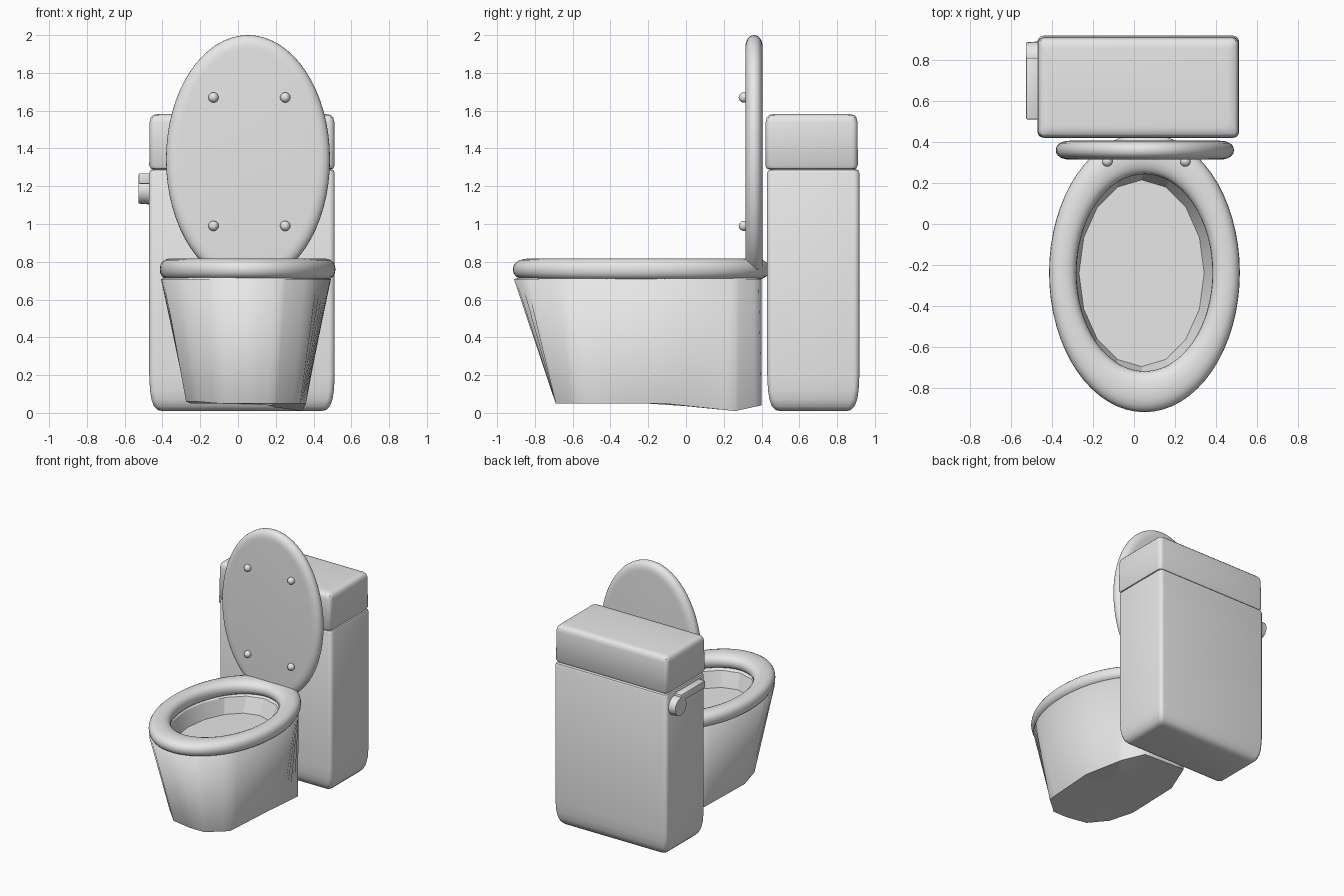
import bpy, bmesh, math
from mathutils import Matrix, Vector

if "Cube" in bpy.data.objects:
    bpy.data.objects.remove(bpy.data.objects["Cube"])

porcelain = bpy.data.materials.new("light grey porcelain")
porcelain.diffuse_color = (0.8, 0.8, 0.8, 1)
porcelain.use_nodes = True
porcelain.node_tree.nodes["Principled BSDF"].inputs["Base Color"].default_value = porcelain.diffuse_color


def finish(name, bm, angle=35):
    bmesh.ops.recalc_face_normals(bm, faces=bm.faces)
    me = bpy.data.meshes.new(name)
    bm.to_mesh(me)
    bm.free()
    me.materials.append(porcelain)
    ob = bpy.data.objects.new(name, me)
    bpy.context.collection.objects.link(ob)
    bpy.ops.object.select_all(action='DESELECT')
    ob.select_set(True)
    bpy.context.view_layer.objects.active = ob
    bpy.ops.object.shade_smooth_by_angle(angle=math.radians(angle))
    return ob


def loft(name, rings, cap_start=True, cap_end=True, closed=False, angle=35):
    """Skin a list of rings that all have the same number of points."""
    bm = bmesh.new()
    vs = [[bm.verts.new(p) for p in r] for r in rings]
    n = len(rings[0])
    for k in range(len(vs) if closed else len(vs) - 1):
        a, b = vs[k], vs[(k + 1) % len(vs)]
        for i in range(n):
            j = (i + 1) % n
            bm.faces.new((a[i], a[j], b[j], b[i]))
    if not closed:
        if cap_start:
            bm.faces.new(vs[0])
        if cap_end:
            bm.faces.new(vs[-1])
    return finish(name, bm, angle)


def spow(v, p):
    return math.copysign(abs(v) ** p, v)


def ellipse(cx, cy, a, b, z, n=64):
    return [Vector((cx + a * math.cos(2 * math.pi * i / n),
                    cy + b * math.sin(2 * math.pi * i / n), z)) for i in range(n)]


def rounded_rect(x0, x1, y0, y1, inset, z, r=0.03, seg=5):
    pts = []
    x0, x1, y0, y1 = x0 + inset, x1 - inset, y0 + inset, y1 - inset
    for q, (cx, cy) in enumerate([(x1 - r, y1 - r), (x0 + r, y1 - r),
                                  (x0 + r, y0 + r), (x1 - r, y0 + r)]):
        for i in range(seg + 1):
            t = math.pi / 2 * (q + i / seg)
            pts.append(Vector((cx + r * math.cos(t), cy + r * math.sin(t), z)))
    return pts


# Tank body and tank lid
body = [(.07, .01), (.045, .015), (.025, .035), (.012, .07), (.004, .12),
        (0, .2), (0, 1.27), (.006, 1.285), (.02, 1.29)]
loft("tank", [rounded_rect(-.47, .512, .43, .918, i, z) for i, z in body])
cover = [(.03, 1.287), (.008, 1.294), (0, 1.31), (.002, 1.54),
         (.008, 1.565), (.02, 1.577), (.05, 1.582)]
loft("tank_lid", [rounded_rect(-.47, .512, .42, .91, i, z) for i, z in cover])

# Bowl: a clipped ellipse at the rim, a faceted outline at the foot
center = Vector((.045, -.15, 0))
foot_poly = [Vector(p) for p in [
    (.36, -.12, .05), (.34, .26, .01), (.23, .40, .04), (-.14, .40, .05), (-.25, .13, .05),
    (-.275, -.34, .06), (-.22, -.54, .06), (-.10, -.66, .05), (.06, -.69, .05),
    (.19, -.69, .05), (.33, -.57, .05)]]


def heading(p):
    return math.atan2(p.y - center.y, p.x - center.x) % (2 * math.pi)


def outline(poly, angles):
    """Sample a polygon around the bowl centre at the given headings."""
    pts = []
    for t in angles:
        d = Vector((math.cos(t), math.sin(t)))
        best = None
        for a, b in zip(poly, poly[1:] + poly[:1]):
            e, o = (b - a).xy, (a - center).xy
            den = d.cross(e)
            if abs(den) < 1e-9:
                continue
            r, u = o.cross(e) / den, o.cross(d) / den
            if r > 0 and -1e-4 <= u <= 1 + 1e-4:
                best = a.lerp(b, u)
        pts.append(best)
    return pts


def clipped(a, b, z):
    pts = ellipse(.042, -.235, a, b, z, 256)
    for p in pts:
        p.y = min(p.y, .40)
    return pts


corners = [heading(p) for p in foot_poly]
angles = sorted(corners + [t for t in (2 * math.pi * i / 64 for i in range(64))
                           if min(abs(t - c) for c in corners) > .03])
foot = outline(foot_poly, angles)
rim = outline(clipped(.45, .677, .708), angles)
loft("bowl", [foot, rim, outline(clipped(.38, .57, .74), angles)],
     cap_start=False, cap_end=False, angle=150)
loft("bowl_base", [foot, [p.lerp(center + Vector((0, 0, .05)), .5) for p in foot]],
     cap_start=False, angle=30)

# Faceted basin inside the bowl
loft("basin", [ellipse(.05, -.235, .39, .58, .74, 16), ellipse(.045, -.235, .345, .50, .70, 16),
               ellipse(.037, -.24, .305, .455, .585, 16)], cap_start=False, angle=20)

# Seat ring: rounded section swept between inner and outer ellipses
seat = []
for k in range(20):
    t = 2 * math.pi * k / 20
    u, w = spow(math.cos(t), .85), spow(math.sin(t), .85)
    seat.append(ellipse(.051, -.237, .398 + .067 * u, .58 + .1 * u, .76 + .058 * w))
loft("seat", seat, closed=True, angle=60)

# Raised seat cover, standing upright
lid = []
for k in range(13):
    t = math.pi * (k / 12 - .5)
    d = .07 * (1 - spow(math.cos(t), .9))
    ring = ellipse(.053, 1.342, .434 - d, .658 - d, 0)
    lid.append([Vector((p.x, .36 + .046 * spow(math.sin(t), .9), p.y)) for p in ring])
loft("seat_cover", lid, angle=60)

# Four round bumpers on the cover
for x in (-.13, .25):
    for z in (.99, 1.67):
        bm = bmesh.new()
        bmesh.ops.create_uvsphere(bm, u_segments=16, v_segments=10, radius=.027,
                                  matrix=Matrix.Translation((x, .306, z)))
        finish("cover_bumper", bm)

# Flush handle: round knob and forward-pointing lever
bm = bmesh.new()
bmesh.ops.create_cone(bm, cap_ends=True, segments=24, radius1=.075, radius2=.07, depth=.065,
                      matrix=Matrix.Translation((-.494, .815, 1.178)) @ Matrix.Rotation(-math.pi / 2, 4, 'Y'))
finish("handle_knob", bm)
bm = bmesh.new()
bmesh.ops.create_cube(bm, size=1, matrix=Matrix.Translation((-.496, .66, 1.24))
                      @ Matrix.Diagonal((.06, .30, .056, 1)))
bmesh.ops.bevel(bm, geom=bm.edges[:], offset=.006, segments=2, affect='EDGES', profile=.5)
finish("handle_lever", bm)
